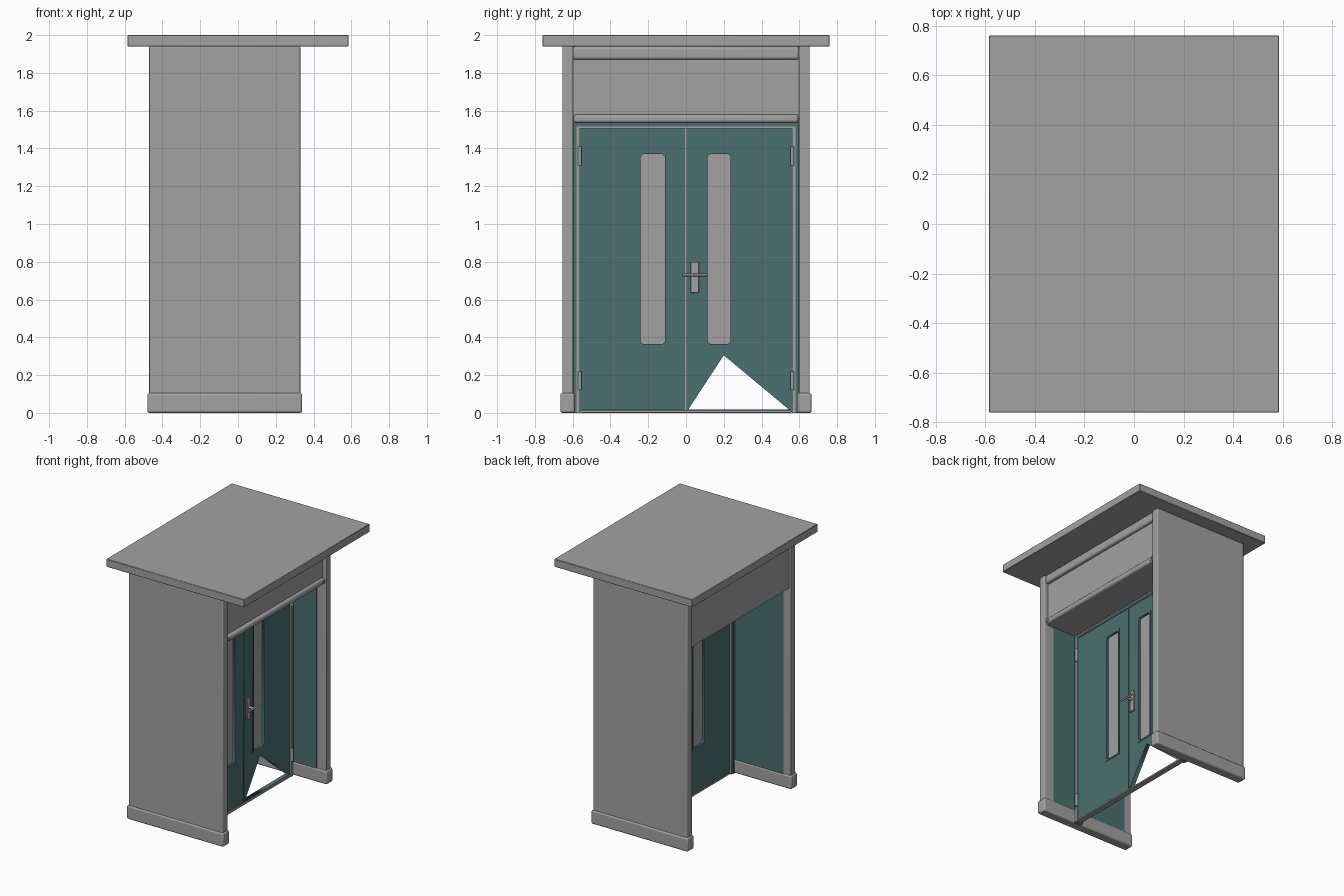
import bpy, math

cube = bpy.data.objects.get("Cube")
if cube:
    bpy.data.objects.remove(cube, do_unlink=True)


def material(name, color):
    m = bpy.data.materials.new(name)
    m.use_nodes = True
    m.diffuse_color = (*color, 1)
    m.node_tree.nodes["Principled BSDF"].inputs["Base Color"].default_value = (*color, 1)
    return m


grey = material("grey_metal", (0.36, 0.36, 0.36))
teal = material("teal_paint", (0.07, 0.16, 0.16))


def smooth(ob):
    bpy.ops.object.select_all(action="DESELECT")
    ob.select_set(True)
    bpy.context.view_layer.objects.active = ob
    bpy.ops.object.shade_smooth_by_angle(angle=math.radians(40))


def box(name, x, y, z, mat, bevel=0, segments=3):
    """Box from three (low, high) ranges, optionally with rounded edges."""
    bpy.ops.mesh.primitive_cube_add(size=1, location=[sum(r) / 2 for r in (x, y, z)])
    ob = bpy.context.object
    ob.name = name
    ob.scale = [r[1] - r[0] for r in (x, y, z)]
    bpy.ops.object.transform_apply(location=False, rotation=False, scale=True)
    ob.data.materials.append(mat)
    if bevel:
        mod = ob.modifiers.new("rounding", "BEVEL")
        mod.width, mod.segments = bevel, segments
        smooth(ob)
    return ob


def rod(name, center, radius, length, axis, mat):
    turn = {"x": (0, math.pi / 2, 0), "y": (math.pi / 2, 0, 0), "z": (0, 0, 0)}[axis]
    bpy.ops.mesh.primitive_cylinder_add(vertices=16, radius=radius, depth=length,
                                        location=center, rotation=turn)
    ob = bpy.context.object
    ob.name = name
    ob.data.materials.append(mat)
    smooth(ob)
    return ob


def rect(y, z, cut=0):
    """Rectangle outline in (y, z) with optional clipped corners."""
    (a, b), (c, d) = y, z
    if not cut:
        return [(a, c), (b, c), (b, d), (a, d)]
    return [(a + cut, c), (b - cut, c), (b, c + cut), (b, d - cut),
            (b - cut, d), (a + cut, d), (a, d - cut), (a, c + cut)]


def sheet(name, outlines, x, mat):
    """Flat sheet in the y-z plane; outlines after the first become holes."""
    curve = bpy.data.curves.new(name, "CURVE")
    curve.dimensions, curve.fill_mode = "2D", "BOTH"
    curve.extrude = (x[1] - x[0]) / 2
    for pts in outlines:
        s = curve.splines.new("POLY")
        s.points.add(len(pts) - 1)
        for p, (y, z) in zip(s.points, pts):
            p.co = (y, z, 0, 1)
        s.use_cyclic_u = True
    ob = bpy.data.objects.new(name, curve)
    ob.location = (sum(x) / 2, 0, 0)
    ob.rotation_euler = (math.pi / 2, 0, math.pi / 2)
    bpy.context.collection.objects.link(ob)
    bpy.ops.object.select_all(action="DESELECT")
    ob.select_set(True)
    bpy.context.view_layer.objects.active = ob
    bpy.ops.object.convert(target="MESH")
    ob = bpy.context.object
    ob.data.materials.clear()
    ob.data.materials.append(mat)
    return ob


def span(side, a, b):
    """Range from a to b, mirrored when side is -1."""
    return tuple(sorted((side * a, side * b)))


# Roof slab and header
box("roof", (-0.585, 0.585), (-0.76, 0.76), (1.94, 2.0), grey, 0.003, 1)
box("header", (-0.455, 0.30), (-0.6, 0.6), (1.535, 1.94), grey)
box("header_top_moulding", (0.28, 0.325), (-0.6, 0.6), (1.87, 1.94), grey, 0.015)
box("header_rail", (0.28, 0.325), (-0.595, 0.595), (1.535, 1.58), grey, 0.015)

# Walls, linings, skirtings, jambs and hinges on both sides
for side, label in ((1, "back"), (-1, "front")):
    box(label + "_wall", (-0.47, 0.33), span(side, 0.597, 0.655), (0, 1.94), grey, 0.006)
    box(label + "_lining", (-0.41, 0.25), span(side, 0.592, 0.6), (0.02, 1.535), teal)
    box(label + "_skirting", (-0.48, 0.34), span(side, 0.588, 0.665), (0, 0.105), grey, 0.012)
    box(label + "_frame_post", (0.0, 0.055), span(side, 0.573, 0.6), (0, 1.535), teal)
    box(label + "_jamb", (0.005, 0.062), span(side, 0.56, 0.58), (0, 1.515), grey)
    rod(label + "_rail_screw", (0.326, side * 0.572, 1.558), 0.012, 0.008, "x", grey)
    for level, z in (("lower", 0.17), ("upper", 1.36)):
        rod(f"{label}_{level}_hinge", (0.066, side * 0.562, z), 0.01, 0.1, "z", grey)

# Door frame head and threshold
box("frame_head", (0.0, 0.055), (-0.6, 0.6), (1.515, 1.54), teal)
box("head_strip", (0.005, 0.062), (-0.56, 0.56), (1.505, 1.515), grey)
box("threshold", (0.015, 0.06), (-0.56, 0.56), (0, 0.014), grey, 0.004)

# Door leaves with window openings; the back leaf has a triangular gap
windows = {1: (0.115, 0.235), -1: (-0.24, -0.112)}
for side, label in ((1, "back"), (-1, "front")):
    glazing = rect(windows[side], (0.365, 1.37), 0.012)
    outline = rect(span(side, 0.002, 0.56), (0.012, 1.505))
    holes = [glazing]
    if side == 1:
        holes.append([(0.012, 0.018), (0.545, 0.018), (0.2, 0.305)])
    sheet(label + "_door", [outline] + holes, (0.018, 0.05), teal)
    lo, hi = windows[side]
    trim = rect((lo - 0.012, hi + 0.012), (0.353, 1.383))
    for face, x in (("outer", (0.05, 0.054)), ("inner", (0.014, 0.018))):
        sheet(f"{label}_{face}_window_trim", [trim, glazing], x, teal)
    box(label + "_glass", (0.03, 0.038), (lo, hi), (0.365, 1.37), grey)

# Handles on both faces of the back leaf
for face, d, x in (("outer", 1, 0.05), ("inner", -1, 0.018)):
    box(face + "_handle_plate", tuple(sorted((x, x + d * 0.012))), (0.025, 0.068),
        (0.635, 0.80), grey, 0.004)
    rod(face + "_handle_spindle", (x + d * 0.03, 0.046, 0.73), 0.01, 0.05, "x", grey)
    rod(face + "_handle_lever", (x + d * 0.055, 0.046, 0.73), 0.007, 0.13, "y", grey)
